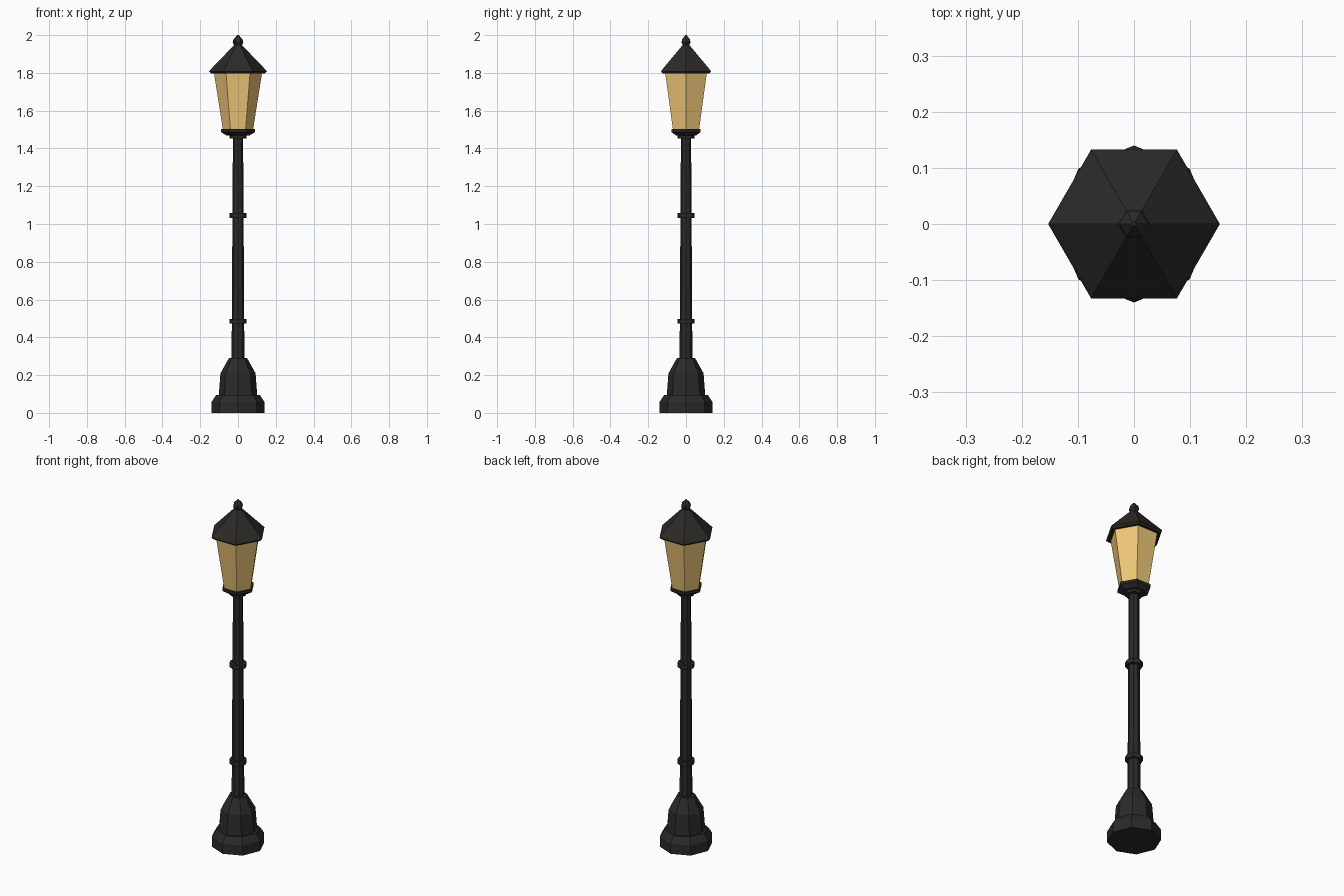
import bpy
import bmesh
from math import cos, sin, tau

if "Cube" in bpy.data.objects:
    bpy.data.objects.remove(bpy.data.objects["Cube"])


def material(name, color):
    m = bpy.data.materials.new(name)
    m.diffuse_color = color
    m.use_nodes = True
    m.node_tree.nodes["Principled BSDF"].inputs["Base Color"].default_value = m.diffuse_color
    return m


iron = material("dark_iron", (0.025, 0.023, 0.021, 1))
amber = material("amber_glass", (0.87, 0.58, 0.19, 1))


def turned(name, sides, profile, mat):
    """Flat-faced solid from a (radius, z) profile listed bottom to top."""
    bm = bmesh.new()
    rings = []
    for r, z in profile:
        rings.append([bm.verts.new((r * cos(tau * i / sides), r * sin(tau * i / sides), z))
                      for i in range(sides)])
    for low, high in zip(rings, rings[1:]):
        for i in range(sides):
            j = (i + 1) % sides
            bm.faces.new((low[i], low[j], high[j], high[i]))
    bm.faces.new(rings[0][::-1])
    bm.faces.new(rings[-1])
    mesh = bpy.data.meshes.new(name)
    bm.to_mesh(mesh)
    bm.free()
    mesh.materials.append(mat)
    obj = bpy.data.objects.new(name, mesh)
    bpy.context.collection.objects.link(obj)
    return obj


# Octagonal foot and bell-shaped pedestal
turned("foot", 8, [(0.14, 0), (0.14, 0.058), (0.115, 0.095)], iron)
turned("pedestal", 8, [(0.102, 0.09), (0.093, 0.21), (0.048, 0.29)], iron)

# Tapered pole with raised bands
turned("pole", 8, [(0.034, 0.28), (0.027, 1.46)], iron)
for name, z in (("lower_band", 0.485), ("upper_band", 1.045)):
    turned(name, 8, [(0.046, z - 0.012), (0.046, z + 0.012)], iron)
turned("pole_collar", 8, [(0.046, 1.452), (0.046, 1.475)], iron)

# Hexagonal lantern: holder, flared glass, pyramid roof and finial
turned("lantern_holder", 6, [(0.06, 1.468), (0.09, 1.487), (0.09, 1.502)], iron)
turned("glass", 6, [(0.079, 1.495), (0.128, 1.805)], amber)
turned("roof", 6, [(0.142, 1.797), (0.153, 1.808), (0.148, 1.815), (0.018, 1.95)], iron)
turned("finial", 6, [(0.018, 1.943), (0.028, 1.962), (0.024, 1.978), (0.004, 2.0)], iron)
